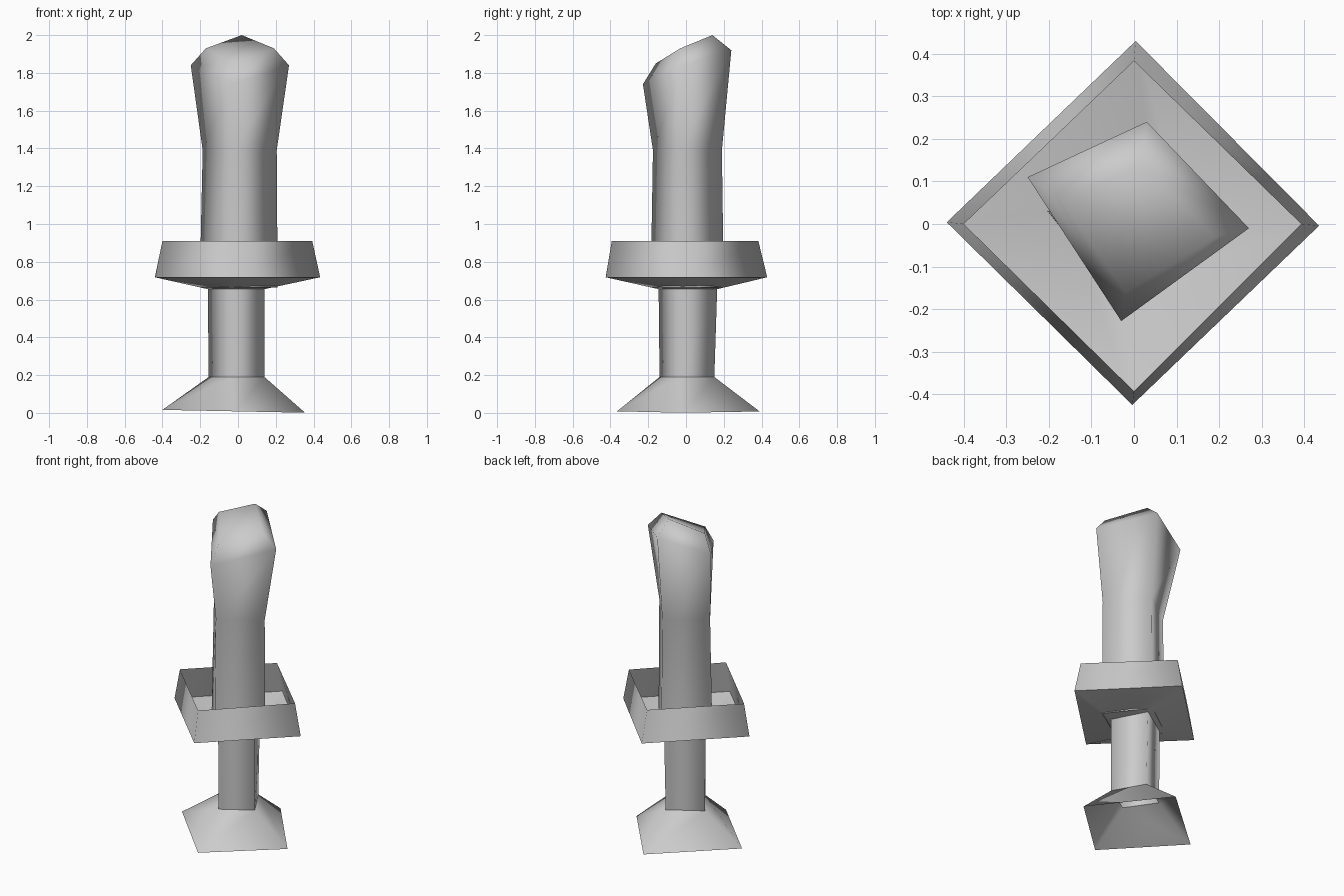
import bpy
import bmesh

default = bpy.data.objects.get("Cube")
if default:
    bpy.data.objects.remove(default, do_unlink=True)

# One plain grey for every part
grey = bpy.data.materials.new("plain_grey")
grey.use_nodes = True
colour = (0.6, 0.6, 0.6, 1.0)
grey.diffuse_color = colour
shader = next(n for n in grey.node_tree.nodes if n.type == 'BSDF_PRINCIPLED')
shader.inputs["Base Color"].default_value = colour
shader.inputs["Roughness"].default_value = 0.8


def ring(z, east, north, west, south, turn=0.0, lean=0.0):
    """Four-cornered section with its corners on the axes, slightly turned."""
    corners = [(east, -turn), (turn, north), (-west, turn), (-turn, -south)]
    return [(x, y, z - lean * x) for x, y in corners]


def loft(name, rings, sharp=(), cap=False):
    """Skin square sections from bottom to top; creases run round the sharp rings."""
    bm = bmesh.new()
    loops = [[bm.verts.new(p) for p in r] for r in rings]
    for low, high in zip(loops, loops[1:]):
        for i in range(4):
            j = (i + 1) % 4
            bm.faces.new((low[i], low[j], high[j], high[i]))
    if cap:
        bm.faces.new(loops[-1])
    for face in bm.faces:
        face.smooth = True
    for k in sharp:
        for i in range(4):
            bm.edges.get((loops[k][i], loops[k][(i + 1) % 4])).smooth = False
    mesh = bpy.data.meshes.new(name)
    bm.to_mesh(mesh)
    bm.free()
    mesh.materials.append(grey)
    obj = bpy.data.objects.new(name, mesh)
    bpy.context.collection.objects.link(obj)
    return obj


neck_low = ring(0.19, 0.14, 0.15, 0.155, 0.14, turn=0.035)
neck_high = ring(0.655, 0.14, 0.165, 0.16, 0.145, turn=0.035)

# Flared hollow foot
loft("foot", [ring(0.008, 0.355, 0.39, 0.4, 0.365, turn=0.02, lean=0.02), neck_low])

# Stem between foot and dish
loft("stem", [neck_low, neck_high])

# Open dish: sloping underside and inward-leaning wall
loft("dish", [
    neck_high,
    ring(0.718, 0.435, 0.43, 0.44, 0.425, turn=0.004),
    ring(0.91, 0.393, 0.383, 0.4, 0.393),
], sharp=[1])

# Candle with a swollen, slanted top
loft("candle", [
    ring(0.665, 0.21, 0.2, 0.203, 0.187, turn=0.03),
    ring(1.39, 0.205, 0.19, 0.187, 0.175, turn=0.03),
    [(0.27, -0.01, 1.84), (0.03, 0.24, 1.92), (-0.25, 0.11, 1.84), (-0.03, -0.228, 1.74)],
    [(0.19, -0.03, 1.93), (0.02, 0.14, 2.0), (-0.17, 0.056, 1.93), (-0.02, -0.16, 1.85)],
], cap=True)
